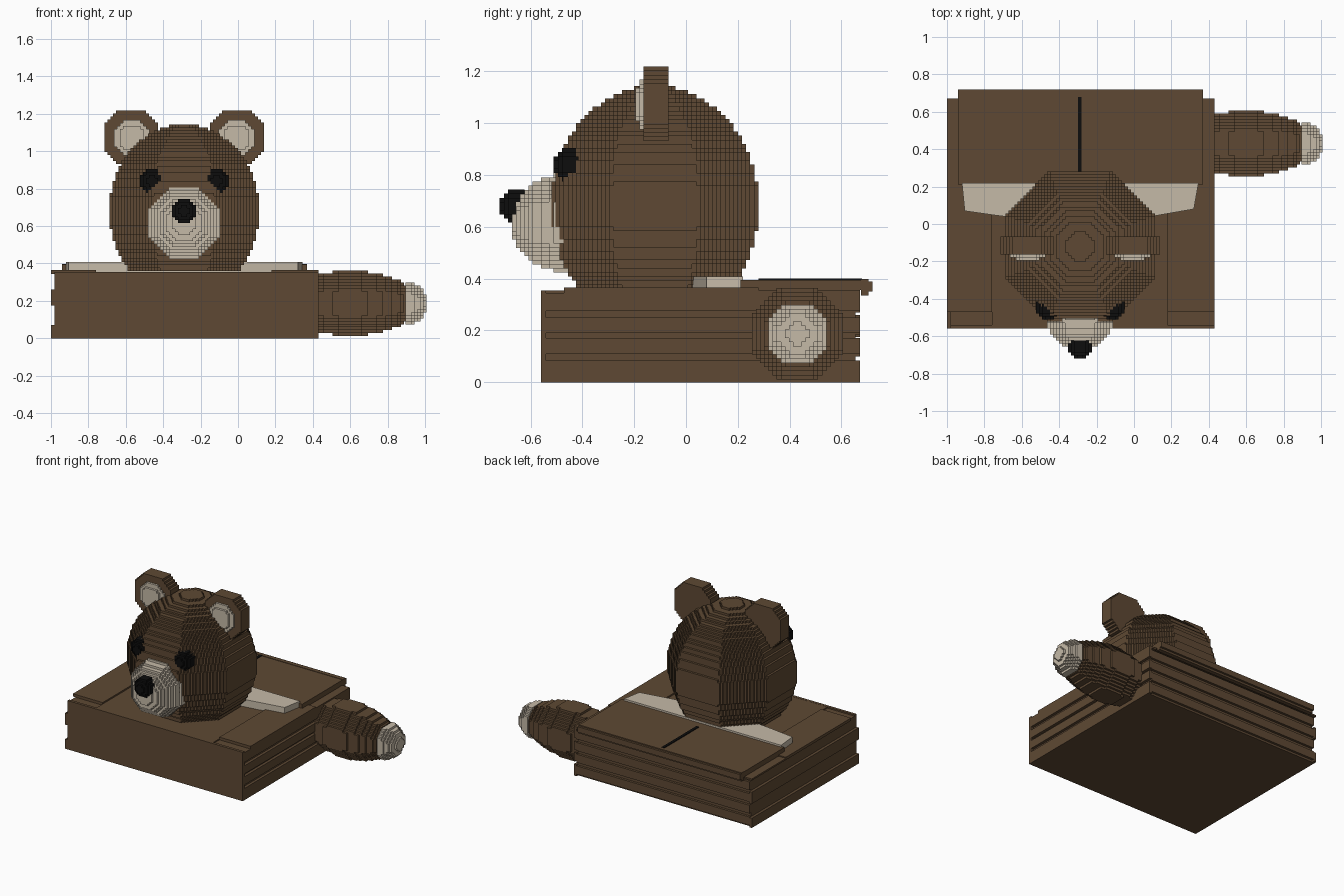
import bpy
import math
from itertools import product

if "Cube" in bpy.data.objects:
    bpy.data.objects.remove(bpy.data.objects["Cube"])

CELL = 0.016


def material(name, rgb):
    m = bpy.data.materials.new(name)
    m.diffuse_color = (*rgb, 1)
    m.use_nodes = True
    m.node_tree.nodes["Principled BSDF"].inputs["Base Color"].default_value = m.diffuse_color
    return m


BROWN = material("brown", (0.112, 0.066, 0.033))
CREAM = material("cream", (0.56, 0.49, 0.39))
BLACK = material("black", (0.004, 0.004, 0.004))


def add_mesh(name, verts, faces, mat):
    me = bpy.data.meshes.new(name)
    me.from_pydata(verts, [], faces)
    me.materials.append(mat)
    me.update()
    ob = bpy.data.objects.new(name, me)
    bpy.context.collection.objects.link(ob)
    return ob


def prism(name, outline, z0, z1, mat):
    """Extrude a counter-clockwise outline from z0 to z1."""
    n = len(outline)
    verts = [(x, y, z) for z in (z0, z1) for x, y in outline]
    faces = [tuple(range(n))[::-1], tuple(range(n, 2 * n))]
    faces += [(i, (i + 1) % n, n + (i + 1) % n, n + i) for i in range(n)]
    return add_mesh(name, verts, faces, mat)


def box(name, x0, x1, y0, y1, z0, z1, mat=None):
    return prism(name, [(x0, y0), (x1, y0), (x1, y1), (x0, y1)], z0, z1, mat or BROWN)


def blocks(name, centre, half, inside, mat):
    """Stepped solid: keep the small cubes whose middle satisfies inside()."""
    ranges = [range(-math.ceil(h / CELL) - 1, math.ceil(h / CELL) + 1) for h in half]
    cells = {c for c in product(*ranges) if inside(*[(i + 0.5) * CELL for i in c])}
    verts, faces = {}, []
    for c in cells:
        for axis, sign in product(range(3), (-1, 1)):
            near = list(c)
            near[axis] += sign
            if tuple(near) in cells:
                continue
            u, v = (axis + 1) % 3, (axis + 2) % 3
            face = []
            for du, dv in ((0, 0), (1, 0), (1, 1), (0, 1))[::sign]:
                p = list(c)
                p[axis] += sign > 0
                p[u] += du
                p[v] += dv
                face.append(verts.setdefault(tuple(p), len(verts)))
            faces.append(face)
    points = [tuple(centre[k] + p[k] * CELL for k in range(3)) for p in verts]
    return add_mesh(name, points, faces, mat)


def octagon(a, b):
    a, b = abs(a), abs(b)
    return max(a, b, (a + b) * math.sqrt(0.5))


def dome(axis, radius, length, lo=-9, hi=9):
    """Eight-sided ellipsoid along an axis, clipped between lo and hi."""
    def inside(*p):
        t = p[axis]
        if not lo <= t <= hi or abs(t) >= length:
            return False
        r = radius * math.sqrt(1 - (t / length) ** 2)
        return octagon(p[(axis + 1) % 3], p[(axis + 2) % 3]) <= r
    return inside


# Box with plank ridges on three walls
box("box_core", -0.98, 0.41, -0.54, 0.655, 0, 0.345)
box("front_panel", -0.98, 0.43, -0.56, -0.54, 0, 0.355)
for i, z in enumerate((0.045, 0.13, 0.215, 0.3)):
    box(f"back_ridge_{i}", -0.98, 0.41, 0.655, 0.672, z - 0.03, z + 0.03)
for i, (z0, z1) in enumerate(((0, 0.07), (0.175, 0.26))):
    box(f"left_ridge_{i}", -1.0, -0.98, -0.56, 0.672, z0, z1)
for i, (z0, z1) in enumerate(((0, 0.085), (0.11, 0.17), (0.19, 0.25), (0.275, 0.345))):
    box(f"right_ridge_{i}", 0.41, 0.43, -0.54, 0.672, z0, z1)

# Top boards
box("left_board", -1.0, -0.76, -0.47, 0.28, 0.345, 0.365)
box("right_board", 0.18, 0.43, -0.47, 0.28, 0.345, 0.365)
box("middle_board", -0.76, 0.18, -0.54, 0.28, 0.345, 0.354)
for side, x0, x1 in (("left", -1.0, -0.94), ("right", 0.37, 0.43)):
    box(side + "_rail", x0, x1, 0.28, 0.672, 0.345, 0.357)

# Raised lid with a rolled back lip and a centre seam
box("lid", -0.94, 0.37, 0.21, 0.68, 0.357, 0.395)
box("lid_lip", -0.94, 0.37, 0.68, 0.72, 0.35, 0.39)
box("lid_lip_hook", -0.94, 0.37, 0.675, 0.705, 0.335, 0.398)
box("lid_seam", -0.30, -0.28, 0.28, 0.68, 0.394, 0.400, BLACK)

# Cream collar behind the head
prism("collar", [(-0.92, 0.22), (-0.905, 0.07), (-0.73, 0.045), (-0.5, 0.018),
                 (-0.06, 0.018), (0.12, 0.045), (0.32, 0.08), (0.345, 0.22)],
      0.35, 0.408, CREAM)

# Head
HX = -0.288
blocks("head", (HX, -0.12, 0.68), (0.4, 0.4, 0.47),
       dome(2, 0.402, 0.464, lo=-0.325), BROWN)
blocks("muzzle", (HX, -0.48, 0.615), (0.19, 0.2, 0.19),
       dome(1, 0.187, 0.197, hi=0.04), CREAM)
blocks("nose", (HX, -0.655, 0.68), (0.07, 0.07, 0.07), dome(1, 0.066, 0.062), BLACK)

# Ears and eyes, one per side
for side, s in (("left", -1), ("right", 1)):
    blocks(side + "_ear", (HX + s * 0.283, -0.116, 1.075), (0.16, 0.06, 0.16),
           lambda x, y, z: octagon(x, z) < 0.15 and abs(y) < 0.05, BROWN)
    blocks(side + "_inner_ear", (HX + s * 0.28, -0.163, 1.072), (0.11, 0.04, 0.11),
           dome(1, 0.102, 0.033), CREAM)
    blocks(side + "_eye", (HX + s * 0.172, -0.447, 0.84), (0.07, 0.07, 0.07),
           dome(1, 0.066, 0.063), BLACK)

# Tail with a pale tip
blocks("tail", (0.6, 0.43, 0.187), (0.37, 0.18, 0.18),
       dome(0, 0.173, 0.37, lo=-0.2, hi=0.3), BROWN)
blocks("tail_tip", (0.895, 0.43, 0.187), (0.11, 0.12, 0.12),
       dome(0, 0.117, 0.112, lo=-0.001), CREAM)
